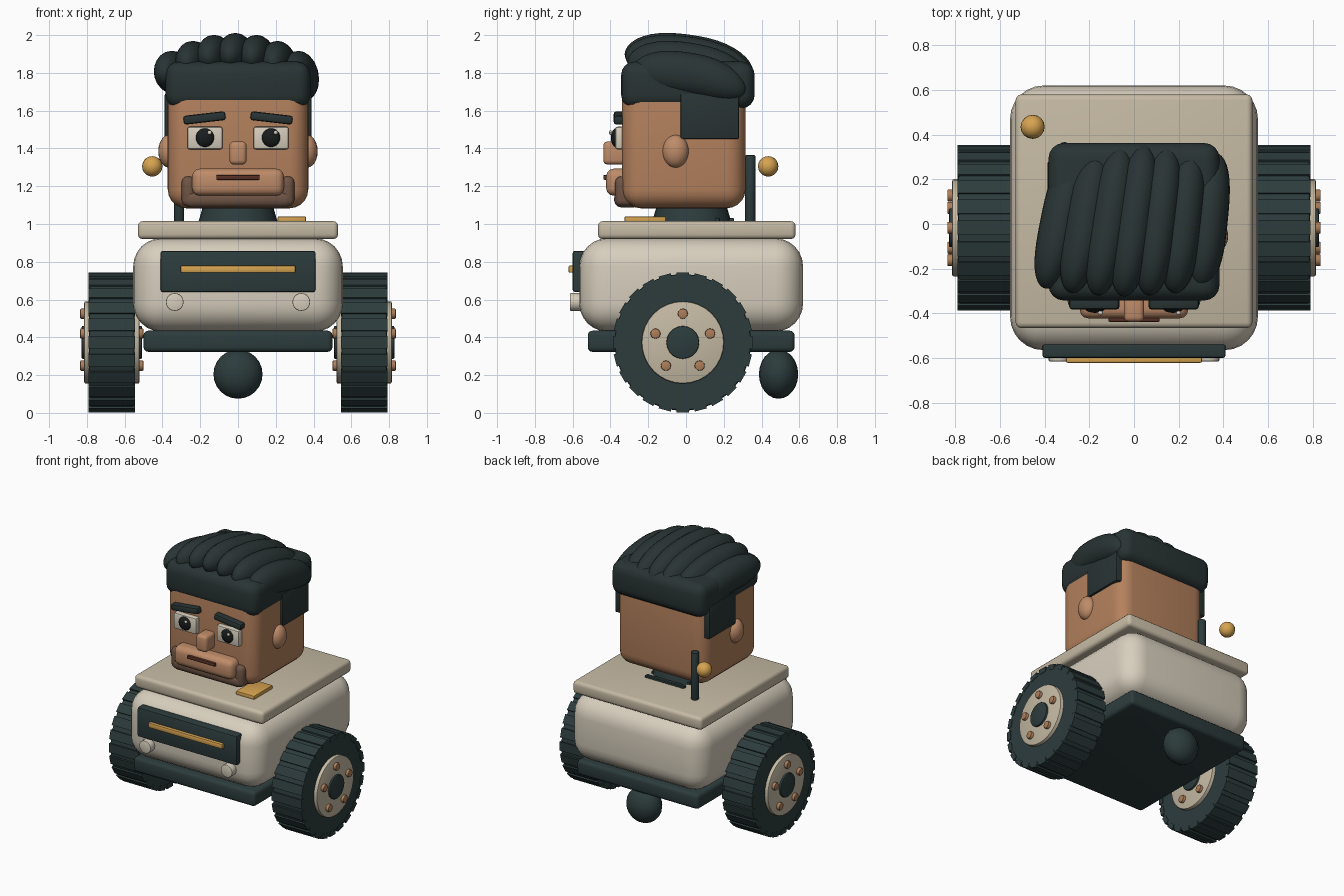
import bpy, bmesh, math
from mathutils import Matrix, Vector

if "Cube" in bpy.data.objects:
    bpy.data.objects.remove(bpy.data.objects["Cube"])


def mat(name, c):
    m = bpy.data.materials.new(name)
    m.diffuse_color = (*c, 1)
    m.use_nodes = True
    m.node_tree.nodes["Principled BSDF"].inputs["Base Color"].default_value = m.diffuse_color
    return m


DARK = mat("dark_teal", (0.026, 0.045, 0.046))
HAIR = mat("hair_dark", (0.022, 0.034, 0.034))
CREAM = mat("cream", (0.68, 0.62, 0.51))
TAN = mat("tan", (0.56, 0.49, 0.37))
GOLD = mat("gold", (0.68, 0.37, 0.08))
SKIN = mat("skin", (0.46, 0.22, 0.11))
LIGHTSKIN = mat("light_skin", (0.52, 0.26, 0.14))
BEARD = mat("beard", (0.16, 0.09, 0.06))
LIP = mat("lip", (0.10, 0.03, 0.02))
COPPER = mat("copper", (0.42, 0.21, 0.10))
BLACK = mat("black", (0.01, 0.012, 0.012))


def finish(bm, name, m):
    me = bpy.data.meshes.new(name)
    bmesh.ops.recalc_face_normals(bm, faces=bm.faces)
    bm.to_mesh(me)
    bm.free()
    ob = bpy.data.objects.new(name, me)
    bpy.context.collection.objects.link(ob)
    me.materials.append(m)
    return ob


# box given by its extents, with rounded edges
def box(name, x, y, z, m, bevel=0.0, seg=3, tilt=0.0):
    bm = bmesh.new()
    bmesh.ops.create_cube(bm, size=1)
    bmesh.ops.scale(bm, vec=(x[1] - x[0], y[1] - y[0], z[1] - z[0]), verts=bm.verts)
    if bevel:
        bmesh.ops.bevel(bm, geom=bm.edges[:], offset=bevel, segments=seg,
                        profile=0.5, affect='EDGES', clamp_overlap=True)
    bm.transform(Matrix.Translation(((x[0] + x[1]) / 2, (y[0] + y[1]) / 2, (z[0] + z[1]) / 2))
                 @ Matrix.Rotation(tilt, 4, 'Y'))
    return finish(bm, name, m)


# cylinder or cone along an axis
def cyl(name, c, r, depth, axis, m, n=24, r2=None, bevel=0.0):
    bm = bmesh.new()
    bmesh.ops.create_cone(bm, cap_ends=True, segments=n, radius1=r,
                          radius2=r if r2 is None else r2, depth=depth)
    if bevel:
        rim = [e for e in bm.edges if abs(e.verts[0].co.z - e.verts[1].co.z) < 1e-5]
        bmesh.ops.bevel(bm, geom=rim, offset=bevel, segments=2, profile=0.5, affect='EDGES')
    rot = {'X': Matrix.Rotation(math.pi / 2, 4, 'Y'),
           'Y': Matrix.Rotation(math.pi / 2, 4, 'X'), 'Z': Matrix()}[axis]
    bm.transform(Matrix.Translation(c) @ rot)
    return finish(bm, name, m)


def ball(name, c, r, m, u=20, v=12):
    bm = bmesh.new()
    bmesh.ops.create_uvsphere(bm, u_segments=u, v_segments=v, radius=1)
    bm.transform(Matrix.Translation(c) @ Matrix.Diagonal((*r, 1)))
    return finish(bm, name, m)


# body
box("body", (-.555, .555), (-.565, .62), (.43, .925), CREAM, .15, 6)
box("top_plate", (-.53, .53), (-.466, .58), (.92, 1.015), TAN, .025)
box("chassis", (-.5, .5), (-.52, .575), (.323, .435), DARK, .025)
box("front_panel", (-.41, .41), (-.6, -.5), (.64, .858), DARK, .012, 2)
box("front_light_bar", (-.305, .305), (-.622, -.59), (.742, .78), GOLD, .008, 2)
box("deck_badge", (.21, .36), (-.325, -.106), (1.01, 1.04), GOLD, .006, 2)
for i, y in enumerate((.165, .24)):
    box(f"deck_vent_{i}", (-.16, .16), (y - .015, y + .015), (1.01, 1.032), DARK, .004, 1)
ball("caster_ball", (0, .49, .205), (.13, .104, .13), DARK)
cyl("antenna_mast", (-.312, .34, 1.187), .027, .355, 'Z', DARK, 16, bevel=.006)
ball("antenna_ball", (-.454, .435, 1.305), (.054,) * 3, GOLD, 16, 10)
cyl("neck", (0, .03, 1.07), .21, .12, 'Z', DARK, 24, .175)

# wheels with tread blocks, hubs and bolts on both faces
WY, WZ = -.017, .373
for s, side in ((-1, "left"), (1, "right")):
    cx = s * .668
    cyl(f"{side}_tire", (cx, WY, WZ), .364, .24, 'X', DARK, 24, bevel=.01)
    bm = bmesh.new()
    for k in range(24):
        t = Matrix.Rotation(2 * math.pi * k / 24, 4, 'X') @ Matrix.Translation((0, 0, .352))
        bmesh.ops.create_cube(bm, size=1, matrix=t @ Matrix.Diagonal((.246, .066, .036, 1)))
    bm.transform(Matrix.Translation((cx, WY, WZ)))
    finish(bm, f"{side}_tire_treads", DARK)
    cyl(f"{side}_hub", (cx, WY, WZ), .218, .292, 'X', TAN, 32, bevel=.008)
    cyl(f"{side}_hub_cap", (cx, WY, WZ), .087, .32, 'X', DARK, 20, bevel=.006)
    for k in range(5):
        a = 2 * math.pi * k / 5
        cyl(f"{side}_bolt_{k}", (cx, WY + .152 * math.sin(a), WZ + .152 * math.cos(a)),
            .027, .335, 'X', COPPER, 12, bevel=.005)
    cyl(f"{side}_front_lamp", (s * .335, -.58, .587), .047, .07, 'Y', CREAM, 20, bevel=.005)

    # paired face parts
    ball(f"{side}_ear", (s * .365, -.055, 1.385), (.057, .07, .087), LIGHTSKIN)
    box(f"{side}_sideburn", sorted((s * .3, s * .388)), (-.03, .28), (1.45, 1.69), HAIR, .008, 2)
    box(f"{side}_eye_white", sorted((s * .082, s * .268)), (-.375, -.32), (1.395, 1.515), CREAM, .012, 2)
    ball(f"{side}_pupil", (s * .175, -.37, 1.457), (.05, .028, .05), BLACK)
    ball(f"{side}_eye_glint", (s * .175 + .025, -.399, 1.484), (.012, .01, .012), CREAM, 10, 6)
    box(f"{side}_brow", sorted((s * .065, s * .29)), (-.383, -.32), (1.538, 1.585), HAIR, .014, 2,
        tilt=s * .115)
    box(f"{side}_jaw_beard", sorted((s * .225, s * .298)), (-.375, -.245), (1.095, 1.252), BEARD, .03)

# head and central face parts
box("head", (-.372, .372), (-.338, .315), (1.083, 1.8), SKIN, .1, 5)
box("nose", (-.045, .045), (-.438, -.3), (1.315, 1.437), LIGHTSKIN, .022)
box("muzzle", (-.243, .243), (-.423, -.28), (1.15, 1.293), LIGHTSKIN, .04)
box("mouth", (-.115, .115), (-.438, -.41), (1.234, 1.26), LIP, .007, 2)
box("chin_beard", (-.285, .285), (-.38, -.24), (1.088, 1.175), BEARD, .035)

# hair cap and swept-back locks
box("hair_cap", (-.383, .383), (-.343, .363), (1.612, 1.86), HAIR, .07, 4)
for i in range(7):
    f = (i - 3) / 3
    bm = bmesh.new()
    bmesh.ops.create_uvsphere(bm, u_segments=20, v_segments=20, radius=1)
    for v in bm.verts:
        t = max(-1, min(1, v.co.z))
        ring = Vector((v.co.x, v.co.y))
        if ring.length > 1e-5:
            ring = ring.normalized() * math.sqrt(max(0, 1 - abs(t) ** 3))
        v.co = (.33 * f + .09 * ring.x + (.045 - .015 * f) * t,
                .015 + (.34 - .035 * f * f) * t,
                1.888 - .095 * f * f + .115 * ring.y - .045 * t - .035 * t * t)
    finish(bm, f"hair_lock_{i}", HAIR)

# smooth shading with crisp edges
for ob in bpy.data.objects:
    ob.select_set(not ob.name.endswith("treads"))
bpy.context.view_layer.objects.active = bpy.data.objects["body"]
bpy.ops.object.shade_smooth_by_angle(angle=math.radians(35))
for ob in bpy.data.objects:
    if ob.name.endswith("_tire"):
        for p in ob.data.polygons:
            p.use_smooth = False
